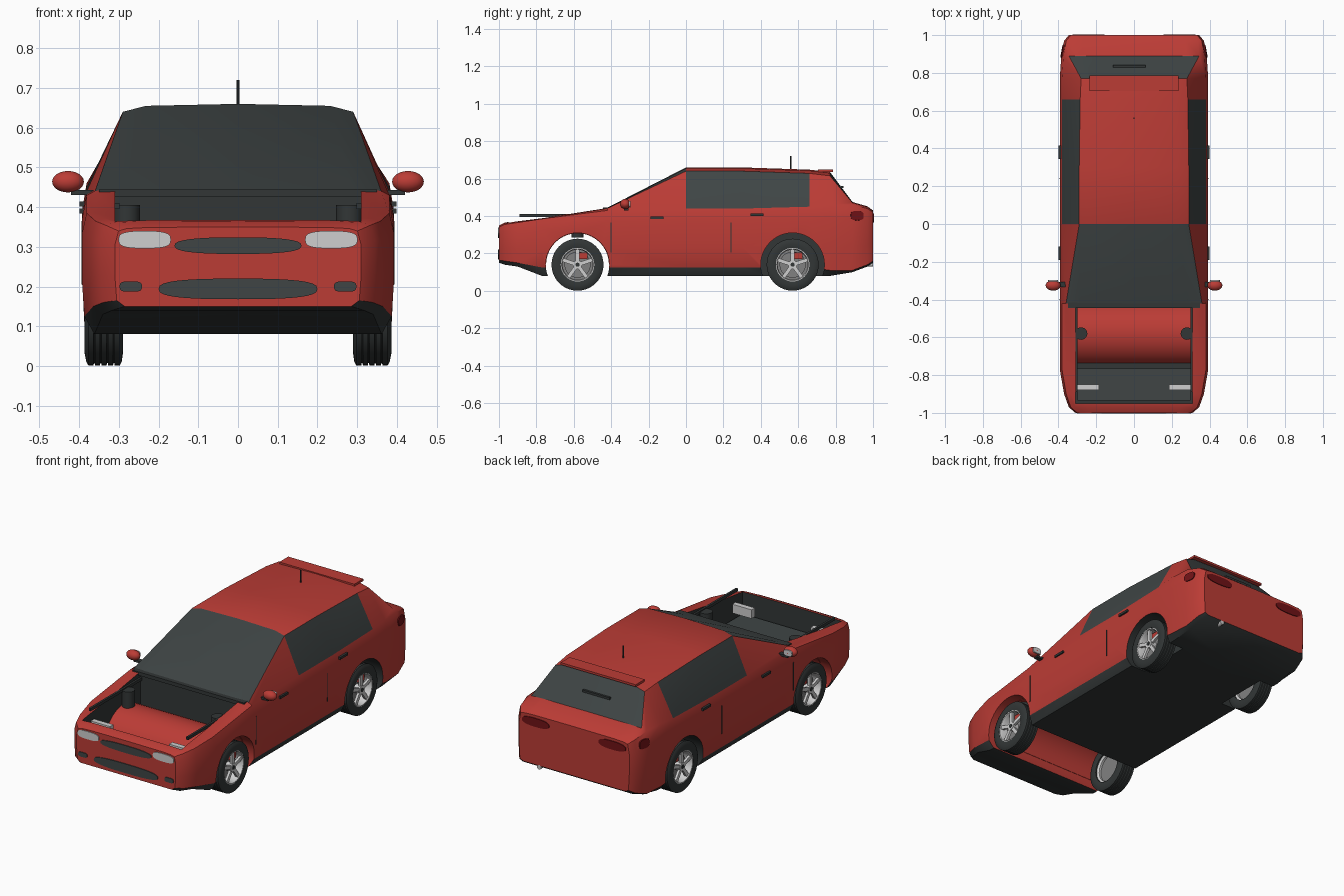
import bpy, bmesh, math
from mathutils import Matrix, Vector

if "Cube" in bpy.data.objects:
    bpy.data.objects.remove(bpy.data.objects["Cube"], do_unlink=True)


def material(name, r, g, b):
    m = bpy.data.materials.new(name)
    m.use_nodes = True
    m.diffuse_color = (r, g, b, 1)
    m.node_tree.nodes["Principled BSDF"].inputs["Base Color"].default_value = (r, g, b, 1)
    return m


RED = material("red paint", .5, .045, .036)
GLASS = material("dark glass", .05, .06, .06)
BLACK = material("black trim", .032, .037, .037)
SILVER = material("silver", .62, .62, .62)
STEEL = material("steel grey", .22, .22, .22)
LAMP = material("tail lamp red", .16, .006, .008)


def finish(name, bm, *mats, smooth=True):
    bmesh.ops.recalc_face_normals(bm, faces=bm.faces)
    me = bpy.data.meshes.new(name)
    bm.to_mesh(me)
    bm.free()
    ob = bpy.data.objects.new(name, me)
    bpy.context.collection.objects.link(ob)
    for m in mats:
        me.materials.append(m)
    if smooth:
        shade(ob)
    return ob


def shade(ob):
    bpy.ops.object.select_all(action='DESELECT')
    ob.select_set(True)
    bpy.context.view_layer.objects.active = ob
    bpy.ops.object.shade_smooth_by_angle(angle=math.radians(32))


def box(name, mat, centre, size, rot=None):
    bm = bmesh.new()
    m = Matrix.Translation(centre) @ (rot or Matrix()) @ Matrix.Diagonal((*size, 1))
    bmesh.ops.create_cube(bm, size=1, matrix=m)
    return finish(name, bm, mat, smooth=False)


def rod(name, mat, centre, radius, length, axis='Z', segs=24):
    bm = bmesh.new()
    rot = {'X': Matrix.Rotation(math.pi / 2, 4, 'Y'),
           'Y': Matrix.Rotation(math.pi / 2, 4, 'X'), 'Z': Matrix()}[axis]
    bmesh.ops.create_cone(bm, cap_ends=True, segments=segs, radius1=radius, radius2=radius,
                          depth=length, matrix=Matrix.Translation(centre) @ rot)
    return finish(name, bm, mat)


def plate(name, mat, centre, normal, a, b, power=2.0, thick=.009):
    """Thin rounded plate facing along normal, half sizes a and b."""
    n = Vector(normal).normalized()
    right = Vector((0, 0, 1)).cross(n).normalized()
    up = n.cross(right)
    bm = bmesh.new()
    ring = []
    for i in range(32):
        c, s = math.cos(i * math.pi / 16), math.sin(i * math.pi / 16)
        u = math.copysign(abs(c) ** (2 / power), c) * a
        v = math.copysign(abs(s) ** (2 / power), s) * b
        ring.append(bm.verts.new(Vector(centre) + right * u + up * v - n * thick / 2))
    face = bm.faces.new(ring)
    top = bmesh.ops.extrude_face_region(bm, geom=[face])["geom"]
    bmesh.ops.translate(bm, vec=n * thick, verts=[g for g in top if isinstance(g, bmesh.types.BMVert)])
    return finish(name, bm, mat)


def revolve(name, mat, profile, centre, side, segs=40):
    """Closed (x, radius) profile turned about the axle."""
    bm = bmesh.new()
    rings = [[bm.verts.new((centre[0] + side * x, centre[1] + r * math.cos(t), centre[2] + r * math.sin(t)))
              for x, r in profile] for t in (k * math.tau / segs for k in range(segs))]
    n = len(profile)
    for k in range(segs):
        p, q = rings[k], rings[(k + 1) % segs]
        for j in range(n):
            bm.faces.new((p[j], p[(j + 1) % n], q[(j + 1) % n], q[j]))
    return finish(name, bm, mat)


# Body shell stations: y, half width, bottom, trim height, shoulder, top, top half width
STATIONS = [
    (-1, .31, .15, .015, .34, .35, .28), (-.97, .345, .14, .02, .355, .365, .31),
    (-.9, .37, .13, .02, .365, .375, .335), (-.77, .393, .08, .045, .385, .39, .36),
    (-.42, .393, .08, .045, .43, .445, .36), (0, .393, .08, .045, .44, .66, .29),
    (.3, .393, .08, .045, .44, .66, .29), (.66, .393, .08, .045, .45, .648, .285),
    (.77, .393, .08, .03, .46, .635, .28), (.89, .385, .1, .01, .46, .475, .345),
    (.97, .37, .13, .01, .44, .452, .34), (1, .345, .15, .01, .42, .43, .31)]


def section(y, w, b, h, s, t, tw):
    low, drop = b + h, (.02 if t - s > .1 else .004)
    half = [(0, b), (.92 * w, b), (.985 * w, low), (w, low + .35 * (s - low)), (w, low + .8 * (s - low)),
            (.97 * w, s), (tw, t - drop), (.8 * tw, t - drop / 4), (0, t)]
    return [(x, y, z) for x, z in half] + [(-x, y, z) for x, z in half[-2:0:-1]]


bm = bmesh.new()
rings = [[bm.verts.new(p) for p in section(*st)] for st in STATIONS]
n = len(rings[0])
for i in range(len(rings) - 1):
    y0, y1 = STATIONS[i][0], STATIONS[i + 1][0]
    for j in range(n):
        f = bm.faces.new((rings[i][j], rings[i][(j + 1) % n], rings[i + 1][(j + 1) % n], rings[i + 1][j]))
        k = min(j, n - 1 - j)
        if k < 2:
            f.material_index = 2
        elif (k == 5 and 0 <= y0 < .6) or (k > 5 and (y0 == -.42 or y1 == .89)):
            f.material_index = 1
bm.faces.new(rings[0])
bm.faces.new(rings[-1])
body = finish("body_shell", bm, RED, GLASS, BLACK, smooth=False)

# Cut the wheel wells and the open engine bay
FRONT, REAR, AXLE = -.58, .57, .14
cutters = [rod("front_well_cutter", RED, (0, FRONT, AXLE), .17, 1, 'X', 48),
           box("bay_cutter", BLACK, (0, -.69, .47), (.62, .52, .5))]
for s in (-1, 1):
    cutters.append(rod("rear_well_cutter", BLACK, (s * .39, REAR, AXLE), .17, .24, 'X', 48))
for c in cutters:
    c.hide_render = True
    mod = body.modifiers.new("cut", 'BOOLEAN')
    mod.operation, mod.solver, mod.object = 'DIFFERENCE', 'EXACT', c
    mod.material_mode = 'TRANSFER'
    bpy.context.view_layer.objects.active = body
    bpy.ops.object.modifier_apply(modifier=mod.name)
    bpy.data.objects.remove(c, do_unlink=True)
shade(body)

# Arched tunnel between the front wheels, seen through the bay
bm = bmesh.new()
arch = []
for k in range(21):
    t = math.pi * k / 20
    arch.append([bm.verts.new((x, FRONT + r * math.cos(t), AXLE + r * math.sin(t)))
                 for x, r in ((-.33, .168), (.33, .168), (.33, .176), (-.33, .176))])
for p, q in zip(arch, arch[1:]):
    for j in range(4):
        bm.faces.new((p[j], p[(j + 1) % 4], q[(j + 1) % 4], q[j]))
bm.faces.new(arch[0])
bm.faces.new(arch[-1])
finish("front_tunnel", bm, RED)

# Engine bay fittings
box("radiator_panel", GLASS, (0, -.85, .235), (.6, .17, .03))
box("cowl", BLACK, (0, -.43, .435), (.7, .03, .02))
for s in (-1, 1):
    rod("strut_tower", BLACK, (s * .28, FRONT, .345), .033, .12)
    box("bay_rail", BLACK, (s * .305, -.66, .403), (.012, .46, .016))
    box("lamp_housing", SILVER, (s * .245, -.865, .31), (.12, .03, .05))

# Grilles, lamps and trim
FACE = (0, -1, 0)
plate("upper_grille", GLASS, (0, -1, .303), FACE, .16, .021, 2.6)
plate("lower_grille", GLASS, (0, -1, .194), FACE, .2, .026, 2.8)
for s in (-1, 1):
    plate("fog_lamp", GLASS, (s * .27, -1, .2), FACE, .028, .013, 3.5)
    plate("headlamp", SILVER, (s * .235, -1, .318), FACE, .066, .022, 3)
    plate("rear_lamp", LAMP, (s * .24, 1, .39), (0, 1, 0), .085, .024, 2.6)
    plate("corner_lamp", LAMP, (s * .378, .915, .402), (s, .19, .08), .035, .025, 3)
    for y, z in ((-.155, .39), (.38, .408)):
        box("door_handle", BLACK, (s * .392, y, z), (.014, .07, .013))
    for y in (-.4, .24):
        box("door_seam", BLACK, (s * .392, y, .285), (.005, .005, .16))
    # Mirrors
    box("mirror_stalk", BLACK, (s * .385, -.32, .437), (.07, .025, .012))
    bm = bmesh.new()
    bmesh.ops.create_uvsphere(bm, u_segments=20, v_segments=12, radius=1, matrix=Matrix.Translation(
        (s * .428, -.325, .464)) @ Matrix.Diagonal((.04, .028, .027, 1)))
    finish("mirror_shell", bm, RED)
    plate("mirror_glass", SILVER, (s * .428, -.302, .464), (0, 1, 0), .026, .017, 3)

box("spoiler", RED, (0, .745, .642), (.47, .08, .012))
box("rear_wiper", BLACK, (-.025, .835, .556), (.17, .012, .012))
rod("antenna", BLACK, (0, .56, .685), .004, .07, segs=10)
rod("exhaust_pipe", SILVER, (.22, .95, .142), .013, .1, 'Y')

# Wheels
tread = []
for k in range(5):
    x = .008 + k * .0165
    tread += [(x, .139), (x + .0125, .139), (x + .0135, .133), (x + .0155, .133)]
TYRE = [(.004, .09), (0, .11), (.003, .13)] + tread[:-2] + [(.092, .13), (.096, .11), (.092, .09)]
RIM = [(.008, .094), (.091, .094), (.091, .085), (.08, .08), (.02, .08)]
for s in (-1, 1):
    for y in (FRONT, REAR):
        c = (s * .29, y, AXLE)
        revolve("tyre", BLACK, TYRE, c, s)
        revolve("rim", SILVER, RIM, c, s)
        rod("brake_disc", STEEL, (s * .335, y, AXLE), .07, .012, 'X')
        rod("wheel_back", STEEL, (s * .325, y, AXLE), .082, .006, 'X')
        box("brake_caliper", RED, (s * .347, y + .03, AXLE + .048), (.02, .045, .035))
        rod("hub", SILVER, (s * .36, y, AXLE), .024, .036, 'X')
        rod("hub_cap", BLACK, (s * .378, y, AXLE), .011, .006, 'X')
        for k in range(5):
            turn = Matrix.Rotation(k * math.tau / 5, 4, 'X')
            mid = Vector((s * .369, y, AXLE)) + turn @ Vector((0, 0, .05))
            box("spoke", SILVER, mid, (.014, .02, .075), turn)
